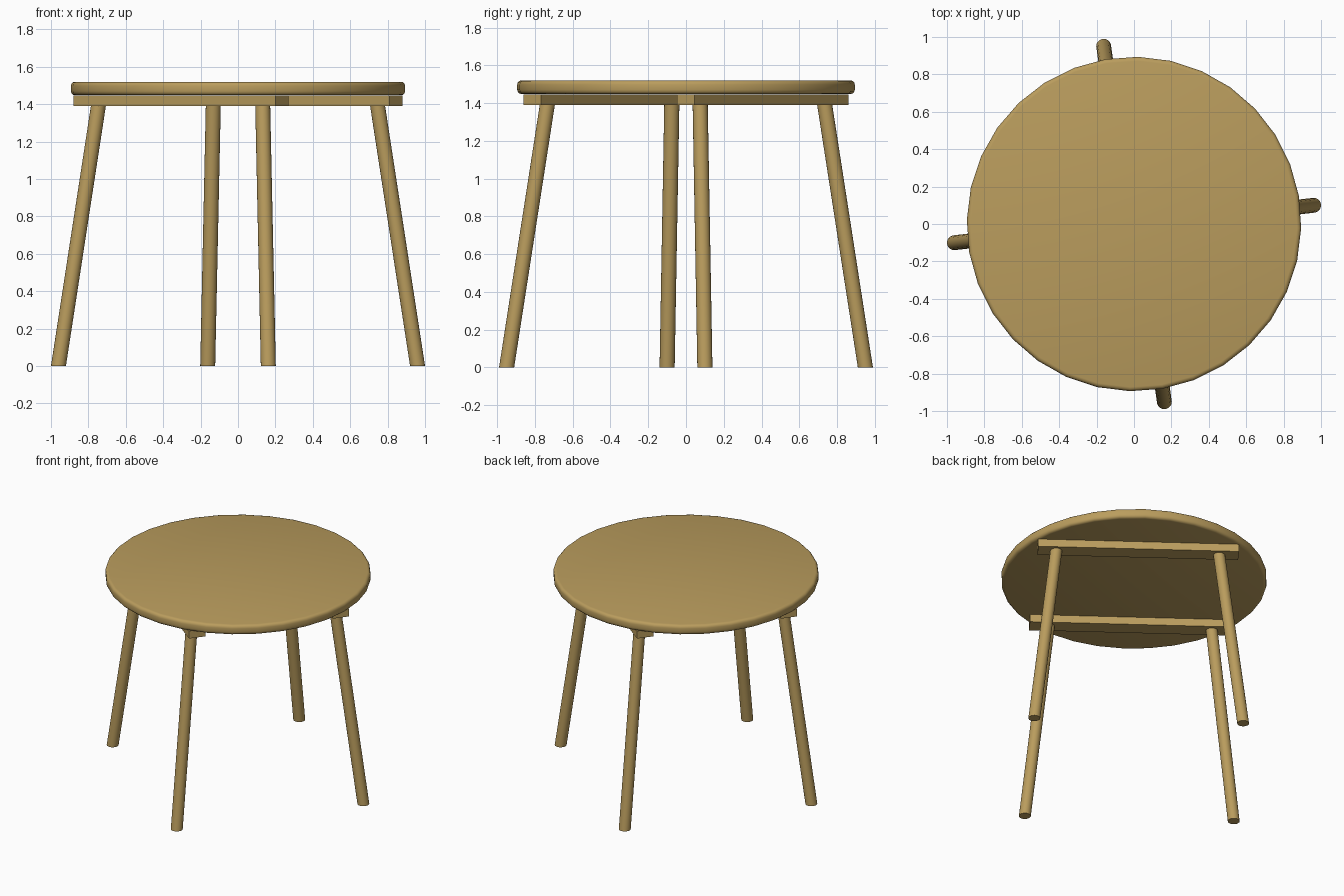
import bpy, bmesh, math
from mathutils import Matrix, Vector

cube = bpy.data.objects.get("Cube")
if cube:
    bpy.data.objects.remove(cube, do_unlink=True)

wood = bpy.data.materials.new("light oak")
wood.use_nodes = True
colour = (0.49, 0.335, 0.11, 1)
wood.diffuse_color = colour
wood.node_tree.nodes["Principled BSDF"].inputs["Base Color"].default_value = colour


def finish(bm, name, smooth=None):
    """Turn a bmesh into a named wooden object."""
    mesh = bpy.data.meshes.new(name)
    bm.to_mesh(mesh)
    bm.free()
    mesh.materials.append(wood)
    obj = bpy.data.objects.new(name, mesh)
    bpy.context.collection.objects.link(obj)
    if smooth:
        bpy.ops.object.select_all(action='DESELECT')
        obj.select_set(True)
        bpy.context.view_layer.objects.active = obj
        bpy.ops.object.shade_smooth_by_angle(angle=math.radians(smooth))
    return obj


# Round top with softened rims
bm = bmesh.new()
bmesh.ops.create_cone(bm, cap_ends=True, segments=32, radius1=0.894, radius2=0.894,
                      depth=0.072)
rims = [e for e in bm.edges if abs(e.verts[0].co.z - e.verts[1].co.z) < 0.001]
bmesh.ops.bevel(bm, geom=rims, offset=0.022, segments=3, profile=0.5, affect='EDGES')
turn = Matrix.Rotation(math.radians(-1.4), 4, 'Z')
bm.transform(Matrix.Translation((0, 0, 1.484)) @ turn)
finish(bm, "table_top", 40)


def make_leg(name, foot, head):
    """Splayed round leg, cut level at both ends."""
    bm = bmesh.new()
    bmesh.ops.create_cone(bm, cap_ends=True, segments=20, radius1=0.04, radius2=0.04,
                          depth=1)
    foot, head = Vector(foot), Vector(head)
    for v in bm.verts:
        v.co = Vector((v.co.x, v.co.y, 0)) + foot.lerp(head, v.co.z + 0.5)
    finish(bm, name, 40)


# Two parallel rails, each carrying a pair of legs; one pair is the other turned half round
for sign, side in ((1, "front"), (-1, "back")):
    bm = bmesh.new()
    bmesh.ops.create_cube(bm, size=1)
    bm.transform(Matrix.Translation((-0.305 * sign, -0.407 * sign, 1.418))
                 @ Matrix.Rotation(math.radians(-37), 4, 'Z')
                 @ Matrix.Diagonal((1.353, 0.116, 0.056, 1)))
    finish(bm, side + "_rail")
    make_leg(side + "_outer_leg", (-0.96 * sign, -0.1 * sign, 0),
             (-0.745 * sign, -0.075 * sign, 1.4))
    make_leg(side + "_inner_leg", (0.162 * sign, -0.95 * sign, 0),
             (0.132 * sign, -0.733 * sign, 1.4))
